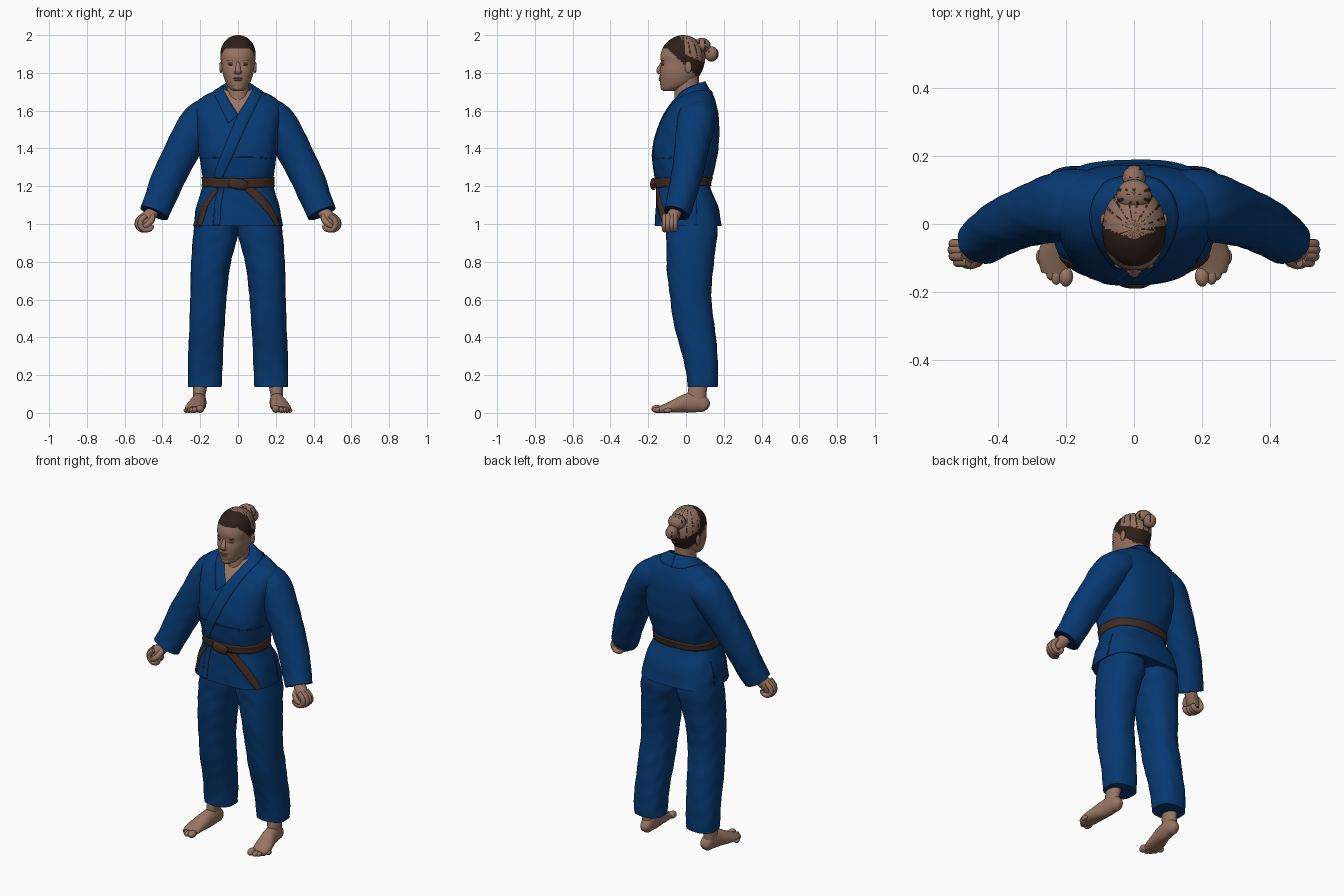
import bpy, bmesh, math, random
from mathutils import Vector
from mathutils.bvhtree import BVHTree

random.seed(4)
if "Cube" in bpy.data.objects:
    bpy.data.objects.remove(bpy.data.objects["Cube"])


def material(name, rgb):
    m = bpy.data.materials.new(name)
    m.use_nodes = True
    col = (*rgb, 1)
    m.diffuse_color = col
    m.node_tree.nodes["Principled BSDF"].inputs["Base Color"].default_value = col
    return m


BLUE = material("blue cloth", (.002, .041, .168))
NAVY = material("navy stitching", (.002, .022, .09))
BELT = material("brown belt", (.052, .025, .016))
SKIN = material("skin", (.32, .18, .125))
LIP = material("lips", (.24, .115, .09))
HAIR = material("dark hair", (.026, .014, .01))
SCALP = material("light hair", (.28, .155, .11))
EYE = material("eye", (.13, .065, .045))


def spline(rows, n):
    """Smooth path through rows of numbers, n steps between rows."""
    p = [Vector(r) for r in rows]
    p = [p[0]] + p + [p[-1]]
    out = []
    for i in range(1, len(p) - 2):
        a, b, c, d = p[i - 1:i + 3]
        for k in range(n):
            t = k / n
            out.append(b + ((c - a) * t + (2 * a - 5 * b + 4 * c - d) * t * t
                            + (3 * b - a - 3 * c + d) * t ** 3) / 2)
    return out + [p[-1]]


def finish(name, bm, mats, rule=None, mirror=False, angle=50):
    bmesh.ops.recalc_face_normals(bm, faces=bm.faces)
    if rule:
        for f in bm.faces:
            f.material_index = rule(f.calc_center_median())
    me = bpy.data.meshes.new(name)
    bm.to_mesh(me)
    for m in mats:
        me.materials.append(m)
    me.shade_smooth()
    me.set_sharp_from_angle(angle=math.radians(angle))
    ob = bpy.data.objects.new(name, me)
    bpy.context.collection.objects.link(ob)
    if mirror:
        ob.modifiers.new("Mirror", "MIRROR")
    return ob


def loft(name, frames, mats, seg=32, fold=0, **kw):
    """Skin superellipse rings, each given as centre, two axes, exponent."""
    bm = bmesh.new()
    rings = []
    for c, a, b, e in frames:
        ring = []
        for i in range(seg):
            t = math.tau * i / seg
            u, v = math.cos(t), math.sin(t)
            s = 1 + fold * math.sin(45 * c.z + 4 * u + 7 * v) * math.sin(17 * c.z + 3 * t)
            x = math.copysign(abs(u) ** (2 / e), u) * s
            y = math.copysign(abs(v) ** (2 / e), v) * s
            ring.append(bm.verts.new(c + a * x + b * y))
        rings.append(ring)
    for r, q in zip(rings, rings[1:]):
        for i in range(seg):
            j = (i + 1) % seg
            bm.faces.new((r[i], r[j], q[j], q[i]))
    bm.faces.new(rings[0][::-1])
    bm.faces.new(rings[-1])
    tree = BVHTree.FromBMesh(bm)
    finish(name, bm, mats, **kw)
    return tree


def upright(rows, n):
    """Rows: height, centre x, half width, front y, back y, tilt, exponent."""
    return [(Vector((cx, (f + b) / 2, z)), Vector((w, 0, 0)),
             Vector((0, (b - f) / 2, tilt)), e)
            for z, cx, w, f, b, tilt, e in spline(rows, n)]


def tube(name, rows, mats, n=5, ref=(0, 1, 0), seg=20, **kw):
    """Rows: x, y, z, two radii."""
    pts = spline(rows, n)
    frames = []
    for i, p in enumerate(pts):
        t = (pts[min(i + 1, len(pts) - 1)] - pts[max(i - 1, 0)]).xyz.normalized()
        a = t.cross(Vector(ref)).normalized()
        frames.append((p.xyz, a * p[3], a.cross(t) * p[4], 2.1))
    loft(name, frames, mats, seg, **kw)


def ball(name, loc, size, mats, rule=None, mirror=False):
    bm = bmesh.new()
    bmesh.ops.create_uvsphere(bm, u_segments=24, v_segments=14, radius=1)
    for v in bm.verts:
        v.co = Vector(v.co[i] * size[i] + loc[i] for i in range(3))
    finish(name, bm, mats, rule, mirror)


# jacket body, with an open skin-coloured neckline
jacket_rows = [(.99, 0, .236, -.165, .188, 0, 3), (1.1, 0, .218, -.16, .168, 0, 2.8),
               (1.2, 0, .187, -.155, .128, 0, 2.5), (1.27, 0, .192, -.17, .145, 0, 2.6),
               (1.38, 0, .207, -.176, .17, 0, 2.8), (1.5, 0, .218, -.15, .176, 0, 2.8),
               (1.58, 0, .23, -.115, .172, 0, 2.7), (1.64, 0, .225, -.075, .16, 0, 2.4),
               (1.68, 0, .175, -.052, .14, .01, 2.2), (1.70, 0, .125, -.046, .115, .02, 2.1),
               (1.725, 0, .082, -.042, .098, .03, 2)]
torso = loft("jacket", upright(jacket_rows, 8), [BLUE, SKIN], 96, .01,
             rule=lambda c: int(c.y < .01 and c.z > 1.57 and abs(c.x) < (c.z - 1.555) * .55))


def ribbon(name, inner, outer, lift, mat, u0=0, u1=1, thick=.009):
    """Cloth strip laid on the jacket between two guide paths."""
    bm = bmesh.new()
    rows = []
    for a, b in zip(spline(inner, 10), spline(outer, 10)):
        row = []
        for k in range(5):
            q = a.lerp(b, u0 + (u1 - u0) * k / 4)
            hit, nor, _, _ = torso.find_nearest(q)
            if nor.dot(hit - Vector((0, 0, hit.z))) < 0:
                nor = -nor
            row.append(bm.verts.new(hit + nor * lift))
        rows.append(row)
    for r, q in zip(rows, rows[1:]):
        for i in range(4):
            bm.faces.new((r[i], r[i + 1], q[i + 1], q[i]))
    s = finish(name, bm, [mat]).modifiers.new("Thickness", "SOLIDIFY")
    s.thickness, s.offset = thick, 0


def shifted(path, dx, dy, dz):
    return [(x + dx, y + dy, z + dz) for x, y, z in path]


def flip(path):
    return [(-x, y, z) for x, y, z in path]


# crossed lapels joined by a collar behind the neck
neck_in = [(0, -.11, 1.575), (.05, -.06, 1.66), (.08, .02, 1.725), (.05, .085, 1.75), (0, .1, 1.755)]
neck_out = [(.05, -.13, 1.53), (.1, -.07, 1.635), (.125, .03, 1.69), (.075, .125, 1.695), (0, .14, 1.69)]
over_in = [(-.14, -.16, 1.24), (-.07, -.17, 1.41)] + neck_in
over_out = [(-.085, -.16, 1.24), (-.02, -.17, 1.375)] + neck_out
ribbon("right_lapel", flip(neck_in), flip(neck_out), .005, BLUE)
ribbon("left_lapel", over_in, over_out, .01, BLUE)
for u in (.25, .6):
    ribbon("right_lapel_stitch", flip(neck_in), flip(neck_out), .0105, NAVY, u, u + .09, .003)
    ribbon("left_lapel_stitch", over_in, over_out, .0155, NAVY, u, u + .09, .003)

# jacket seams, side slits and overlapping front flap
seam = [(.2 * math.sin(t), -.17 * math.cos(t), 1.35) for t in (-1.3, -.6, 0, .6, 1.3)]
ribbon("waist_seam", seam, shifted(seam, 0, 0, .006), .002, NAVY, thick=.004)
flap = [(-.11, -.16, 1.19), (-.125, -.16, 1.1), (-.13, -.16, .995)]
ribbon("flap_edge", flap, shifted(flap, .035, 0, 0), .006, BLUE)
ribbon("flap_shadow_line", flap, shifted(flap, -.006, 0, 0), .002, NAVY, thick=.004)
for s in (-1, 1):
    slit = [(s * .2, .05, 1.14), (s * .22, .05, 1.08), (s * .24, .05, 1.0)]
    ribbon("side_slit", slit, shifted(slit, 0, .007, 0), .002, NAVY, thick=.004)

# belt, knot and hanging ends
loop = [(.19 * math.sin(t * math.tau / 16), -.02 - .15 * math.cos(t * math.tau / 16),
         1.19 + .012 * math.sin(t * math.pi / 16)) for t in range(17)]
ribbon("belt", loop, shifted(loop, 0, 0, .05), .012, BELT, thick=.012)
tube("belt_knot", [(-.045, -.168, 1.222, .022, .01), (-.02, -.175, 1.215, .028, .013),
                   (.02, -.176, 1.208, .028, .013), (.045, -.168, 1.2, .02, .01)], [BELT])
tail_r = [(-.02, -.17, 1.215), (-.11, -.17, 1.18), (-.17, -.155, 1.1), (-.205, -.135, .985)]
tail_l = [(.02, -.17, 1.19), (.1, -.17, 1.125), (.17, -.155, 1.05), (.22, -.13, .98)]
ribbon("right_belt_end", tail_r, shifted(tail_r, -.04, .03, -.015), .02, BELT)
ribbon("left_belt_end", tail_l, shifted(tail_l, .035, .02, .025), .02, BELT)

# sleeves
tube("sleeves", [(.09, .06, 1.6, .08, .09), (.18, .058, 1.562, .098, .104),
                 (.23, .048, 1.505, .099, .1), (.295, .028, 1.39, .092, .09),
                 (.365, .002, 1.25, .089, .082), (.418, -.03, 1.12, .081, .074),
                 (.445, -.05, 1.058, .079, .07)],
     [BLUE, NAVY], n=8, seg=40, fold=.02, mirror=True,
     rule=lambda c: int(abs(c.x - .445) < .004 and abs(c.z - 1.058) < .004))

# trousers
leg_rows = [(.138, .175, .089, .008, .167, 0, 2.6), (.2, .175, .091, .002, .17, 0, 2.5),
            (.3, .172, .092, -.018, .167, 0, 2.4), (.45, .165, .093, -.06, .153, 0, 2.3),
            (.6, .157, .096, -.083, .134, 0, 2.3), (.75, .148, .102, -.1, .143, 0, 2.3),
            (.88, .13, .113, -.104, .157, 0, 2.4), (.95, .118, .118, -.105, .168, 0, 2.4),
            (1.08, .112, .105, -.1, .15, 0, 2.4)]
loft("trouser_legs", upright(leg_rows, 10), [BLUE], 48, .016, mirror=True)

# feet and toes
tube("feet", [(.2, .12, .03, .012, .012), (.201, .105, .038, .03, .035),
              (.204, .06, .055, .037, .052), (.21, 0, .05, .041, .05),
              (.221, -.05, .038, .048, .038), (.23, -.1, .026, .051, .026),
              (.231, -.142, .017, .041, .017)],
     [SKIN], ref=(0, 0, 1), mirror=True)
loft("ankles", upright([(.04, .204, .034, .02, .115, 0, 2), (.1, .205, .034, .008, .108, 0, 2),
                        (.22, .19, .045, .03, .13, 0, 2)], 5), [SKIN], 24, mirror=True)
for i in range(5):
    r = .021 if i == 0 else .017 - .001 * i
    x = .2 if i == 0 else .213 + .0155 * i
    ball("toes", (x, -.154 + .0036 * i * i, r), (r, .03 - .002 * i, r), [SKIN], mirror=True)

# hands as loose fists, turned slightly inward at the front
tube("wrists", [(.43, -.04, 1.1, .032, .032), (.46, -.06, 1.055, .034, .034),
                (.488, -.08, 1.02, .036, .037), (.498, -.083, .99, .025, .03)], [SKIN], mirror=True)
for i in range(4):
    y = -.112 + .018 * i
    r = .0155 - .001 * abs(i - 1)
    dx = (-.014, -.002, .002, 0)[i]
    path = [(.5, 1.045), (.526, 1.02), (.53, .992), (.51, .971), (.48, .975), (.472, .995)]
    tube("fingers", [(x + dx, y, z, r, r) for x, z in path], [SKIN], seg=12, mirror=True)
tube("thumbs", [(.455, -.075, 1.05, .016, .016), (.457, -.103, 1.022, .017, .017),
                (.478, -.118, .998, .015, .015), (.5, -.12, .985, .009, .009)],
     [SKIN], ref=(0, 0, 1), seg=12, mirror=True)

# neck and head, hair painted above a sloping hairline
loft("neck", upright([(1.55, 0, .07, -.08, .08, 0, 2), (1.64, 0, .06, -.064, .075, 0, 2),
                      (1.7, 0, .058, -.06, .068, 0, 2), (1.79, 0, .06, -.06, .07, 0, 2)], 5), [SKIN])


def strand(c, y0, every):
    """Some face columns around an upright axis carry dark strands."""
    return int(36 * math.atan2(c.y - y0, c.x) / math.pi) % every == 0 and random.random() < .7


def hair_slot(c):
    if c.z < 1.93 - max(0, c.y + .1) * .95:
        return 0
    crown = c.z > 1.895 - .4 * c.y and c.y > -.045 + .4 * abs(c.x)
    return 2 if crown and not strand(c, -.015, 4) else 1


def bun_slot(c):
    return int(strand(c, .1, 7))


head_rows = [(1.703, 0, .022, -.12, -.07, 0, 2), (1.715, 0, .042, -.13, -.03, 0, 2),
             (1.74, 0, .06, -.137, .03, 0, 2.1), (1.77, 0, .073, -.139, .06, 0, 2.2),
             (1.81, 0, .084, -.138, .085, 0, 2.3), (1.85, 0, .089, -.132, .098, 0, 2.3),
             (1.89, 0, .093, -.135, .102, 0, 2.2), (1.93, 0, .089, -.124, .092, 0, 2.1),
             (1.96, 0, .075, -.104, .074, 0, 2), (1.985, 0, .05, -.07, .042, 0, 2),
             (1.997, 0, .024, -.04, .01, 0, 2), (2.0, 0, .006, -.02, -.01, 0, 2)]
loft("head", upright(head_rows, 6), [SKIN, HAIR, SCALP], 72, rule=hair_slot)

# hair bun in two knots
ball("upper_bun", (0, .085, 1.945), (.052, .046, .04), [SCALP, HAIR], bun_slot)
ball("lower_bun", (0, .135, 1.9), (.034, .038, .04), [SCALP, HAIR], bun_slot)

# face details
tube("nose", [(0, -.122, 1.865, .006, .008), (0, -.134, 1.84, .008, .011),
              (0, -.145, 1.812, .012, .015), (0, -.137, 1.797, .008, .014)], [SKIN], ref=(1, 0, 0))
ball("nostril_wings", (.013, -.135, 1.803), (.009, .011, .009), [SKIN], mirror=True)
ball("upper_lip", (0, -.134, 1.771), (.026, .011, .005), [LIP])
ball("lower_lip", (0, -.133, 1.762), (.021, .012, .006), [LIP])
ball("chin", (0, -.122, 1.724), (.026, .013, .018), [SKIN])
ball("eyes", (.036, -.122, 1.842), (.014, .008, .004), [EYE], mirror=True)
ball("eyelids", (.036, -.12, 1.849), (.019, .01, .006), [SKIN], mirror=True)
ball("brows", (.037, -.122, 1.864), (.02, .008, .0025), [EYE], mirror=True)
ball("ears", (.09, .012, 1.83), (.009, .018, .032), [SKIN], mirror=True)
